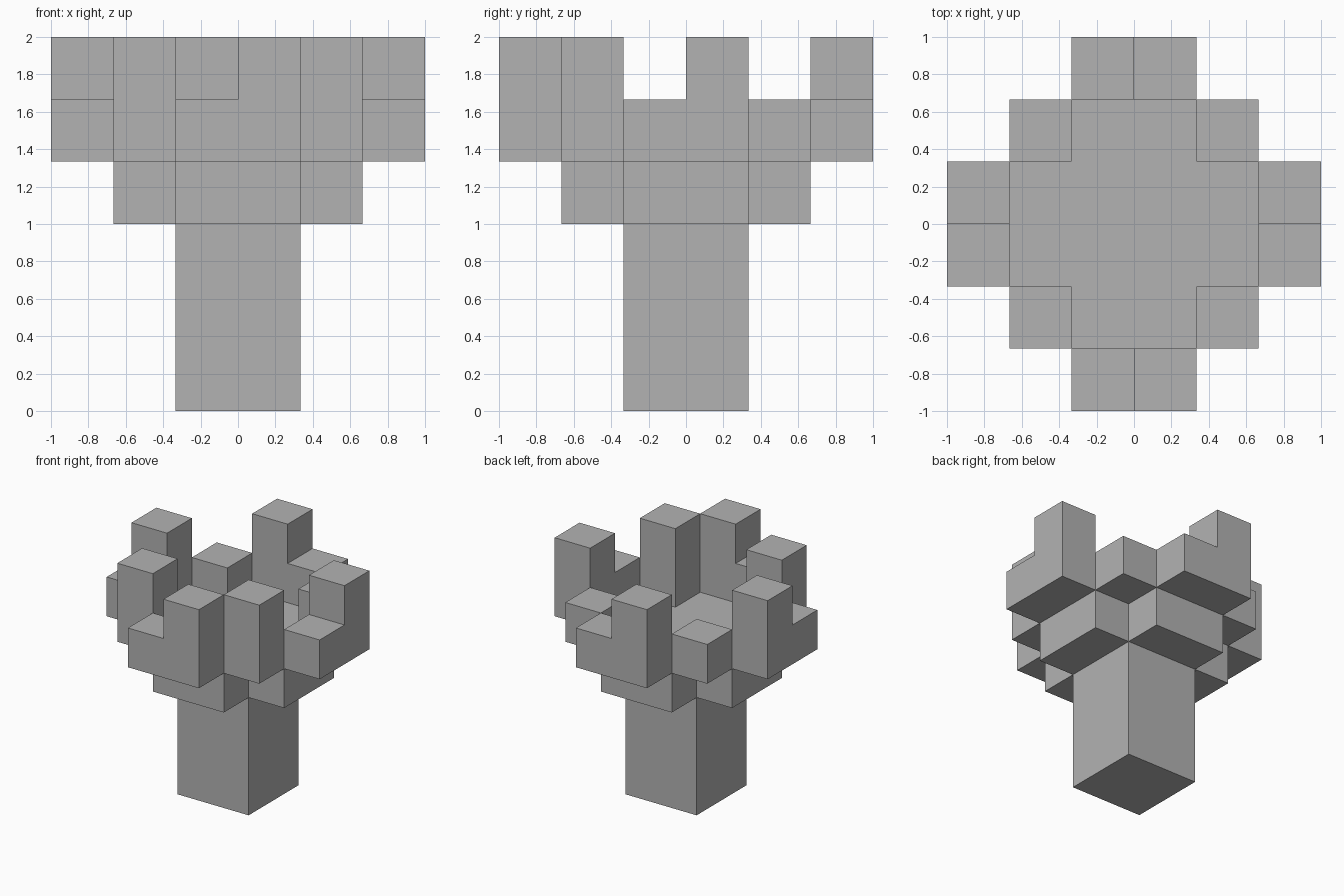
import bpy
import bmesh
from math import pi
from mathutils import Matrix, Vector

cube = bpy.data.objects.get("Cube")
if cube:
    bpy.data.objects.remove(cube, do_unlink=True)

U = 1 / 3  # edge length of one block

grey = bpy.data.materials.new("grey")
grey.use_nodes = True
colour = (0.45, 0.45, 0.45, 1)
grey.diffuse_color = colour
grey.node_tree.nodes["Principled BSDF"].inputs["Base Color"].default_value = colour


def prism(name, profile, sweep, turn=0):
    """Extrude a flat profile (in block units) and turn it about z."""
    bm = bmesh.new()
    face = bm.faces.new([bm.verts.new(Vector(p) * U) for p in profile])
    new = bmesh.ops.extrude_face_region(bm, geom=[face])["geom"]
    moved = [v for v in new if isinstance(v, bmesh.types.BMVert)]
    bmesh.ops.translate(bm, vec=Vector(sweep) * U, verts=moved)
    bmesh.ops.transform(bm, matrix=Matrix.Rotation(turn, 4, "Z"), verts=bm.verts)
    bmesh.ops.recalc_face_normals(bm, faces=bm.faces)
    mesh = bpy.data.meshes.new(name)
    bm.to_mesh(mesh)
    bm.free()
    mesh.materials.append(grey)
    bpy.context.collection.objects.link(bpy.data.objects.new(name, mesh))


def square(x0, y0, x1, y1, z):
    return [(x0, y0, z), (x1, y0, z), (x1, y1, z), (x0, y1, z)]


# Square trunk
prism("trunk", square(-1, -1, 1, 1, 0), (0, 0, 3))

# Cross-shaped floor of the crown
arm = [Vector((1, -2, 3)), Vector((1, -1, 3)), Vector((2, -1, 3))]
cross = [Matrix.Rotation(i * pi / 2, 3, "Z") @ p for i in range(4) for p in arm]
prism("crown_floor", cross, (0, 0, 1))

# Corner posts: tall at the front, short at the back
for side, x in (("right", -2), ("left", 1)):
    prism(f"front_{side}_post", square(x, -2, x + 1, -1, 4), (0, 0, 2))
    prism(f"back_{side}_post", square(x, 1, x + 1, 2, 4), (0, 0, 1))

# Stepped outer blocks, one per side; the right one steps the other way
for name, turn, tall in (("front", 0, 1), ("left", pi / 2, 1),
                         ("back", pi, 1), ("right", -pi / 2, -1)):
    step = [(-1, 4), (1, 4), (1, 6), (0, 6), (0, 5), (-1, 5)]
    prism(f"{name}_stepped_block", [(x * tall, -3, z) for x, z in step], (0, 1, 0), turn)
